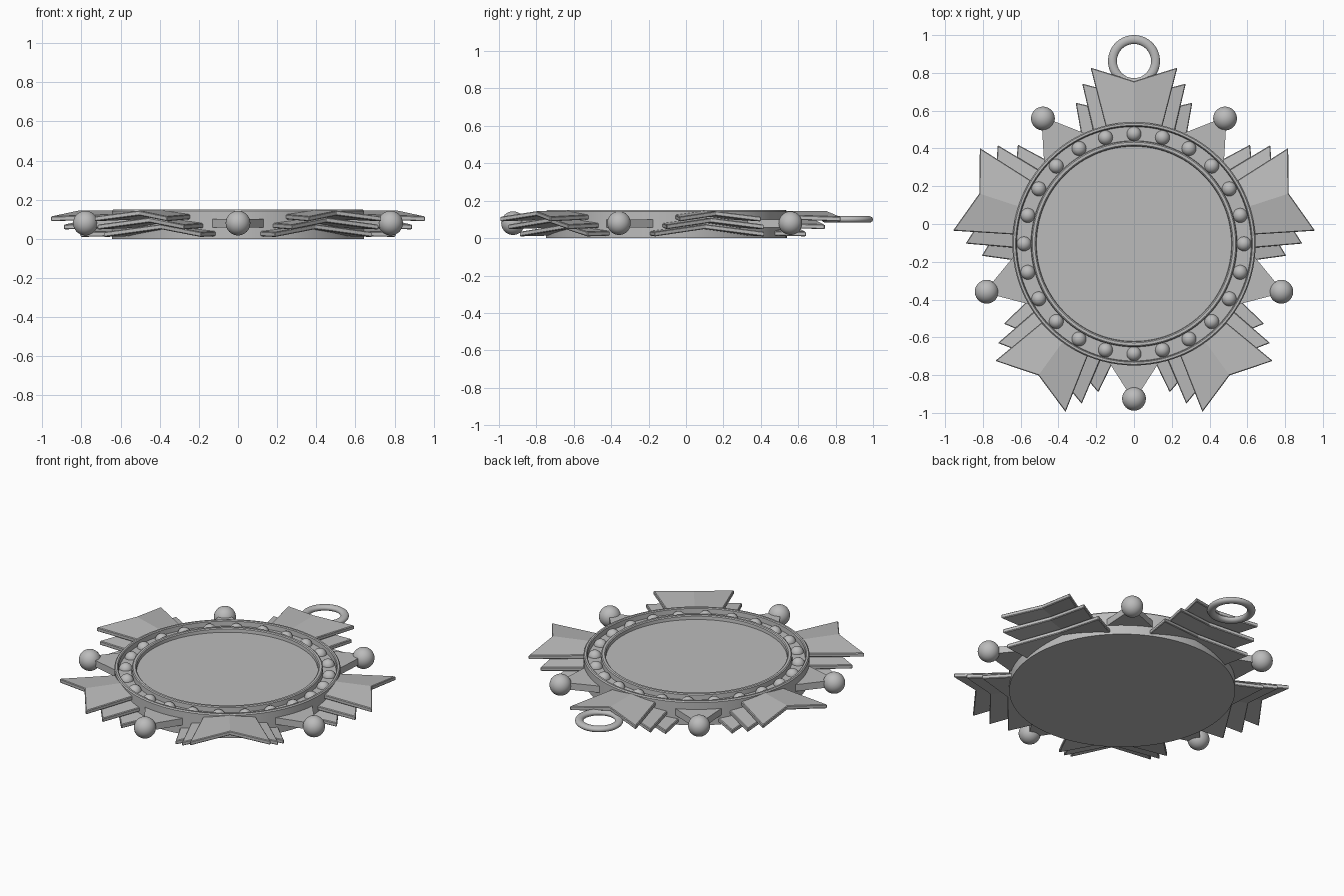
import bpy, bmesh
from math import pi, sqrt, sin, cos, radians
from mathutils import Matrix, Vector

if "Cube" in bpy.data.objects:
    bpy.data.objects.remove(bpy.data.objects["Cube"])

CENTRE = Vector((0, -0.105, 0))
RIM = 0.644

metal = bpy.data.materials.new("grey_metal")
metal.use_nodes = True
grey = (0.5, 0.5, 0.5, 1)
metal.diffuse_color = grey
metal.node_tree.nodes["Principled BSDF"].inputs["Base Color"].default_value = grey


def finish(bm, name, angle=0.0, smooth=True):
    """Turn a bmesh into an object turned about the disc centre."""
    bmesh.ops.recalc_face_normals(bm, faces=bm.faces)
    mesh = bpy.data.meshes.new(name)
    bm.to_mesh(mesh)
    bm.free()
    mesh.materials.append(metal)
    obj = bpy.data.objects.new(name, mesh)
    bpy.context.collection.objects.link(obj)
    obj.matrix_world = Matrix.Translation(CENTRE) @ Matrix.Rotation(angle, 4, "Z")
    if smooth:
        bpy.ops.object.select_all(action="DESELECT")
        obj.select_set(True)
        bpy.context.view_layer.objects.active = obj
        bpy.ops.object.shade_smooth_by_angle(angle=radians(35))
    return obj


def plate(bm, halves, thickness):
    """Add a solid plate from one half outline, mirrored across its middle line."""
    for side in (1, -1):
        verts = [bm.verts.new((x, y * side, z)) for x, y, z in halves]
        face = bm.faces.new(verts)
        face.normal_update()
        if face.normal.z < 0:
            face.normal_flip()
    bmesh.ops.remove_doubles(bm, verts=bm.verts, dist=1e-5)
    top = bmesh.ops.extrude_face_region(bm, geom=bm.faces[:], use_keep_orig=True)
    moved = [g for g in top["geom"] if isinstance(g, bmesh.types.BMVert)]
    bmesh.ops.translate(bm, verts=moved, vec=(0, 0, thickness))
    # drop the wall that the shared middle edge may leave inside
    inner = [f for f in bm.faces if all(abs(v.co.y) < 1e-5 for v in f.verts)]
    bmesh.ops.delete(bm, geom=inner, context="FACES_ONLY")


def lathe(name, profile, steps=96):
    bm = bmesh.new()
    verts = [bm.verts.new((r, 0, z)) for r, z in profile]
    edges = [bm.edges.new(pair) for pair in zip(verts, verts[1:])]
    bmesh.ops.spin(bm, geom=verts + edges, cent=(0, 0, 0), axis=(0, 0, 1),
                   angle=2 * pi, steps=steps)
    bmesh.ops.remove_doubles(bm, verts=bm.verts, dist=1e-5)
    return finish(bm, name)


# Round body: outer lip, bead channel, inner lip, recessed face
lathe("medallion_disc", [
    (0, 0), (RIM, 0), (RIM, 0.143), (0.638, 0.15), (0.627, 0.15),
    (0.622, 0.145), (0.62, 0.115), (0.546, 0.115), (0.544, 0.145),
    (0.538, 0.15), (0.524, 0.15), (0.518, 0.145), (0.516, 0.125), (0, 0.125)])

# Ring of beads in the channel
bm = bmesh.new()
for i in range(24):
    a = i * pi / 12
    spot = Matrix.Translation((0.582 * cos(a), 0.582 * sin(a), 0.11))
    bmesh.ops.create_uvsphere(bm, u_segments=20, v_segments=12, radius=0.039, matrix=spot)
finish(bm, "bead_ring")

# Folded ray layers: tip radius, tip half width, base half width, ridge height
LAYERS = {"upper": (0.933, 0.23, 0.148, 0.119),
          "middle": (0.848, 0.274, 0.215, 0.083),
          "lower": (0.747, 0.309, 0.277, 0.049)}
FOLD = 0.13
for i in range(5):
    angle = radians(90 + 72 * i)
    for layer, (tip, wide, base, ridge) in LAYERS.items():
        bm = bmesh.new()
        plate(bm, [(0.632, 0, ridge),
                   (sqrt(0.632 ** 2 - base ** 2), base, ridge - FOLD * base),
                   (tip, wide, ridge - FOLD * wide),
                   (tip - 0.072, 0, ridge)], 0.025)
        ray = finish(bm, f"{layer}_ray_{i + 1}", angle, smooth=False)
        bevel = ray.modifiers.new("soft_edges", "BEVEL")
        bevel.width = 0.004
        bevel.segments = 1
        bevel.limit_method = "ANGLE"
        bevel.angle_limit = radians(40)

    # Pointed arm and ball between neighbouring rays
    between = angle + radians(36)
    bm = bmesh.new()
    plate(bm, [(0.6, 0, 0.058), (0.6, 0.15, 0.058),
               (0.775, 0.038, 0.058), (0.8, 0, 0.058)], 0.042)
    finish(bm, f"arm_{i + 1}", between, smooth=False)
    bm = bmesh.new()
    bmesh.ops.create_uvsphere(bm, u_segments=32, v_segments=20, radius=0.063,
                              matrix=Matrix.Translation((0.82, 0, 0.08)))
    finish(bm, f"ball_{i + 1}", between)

# Hanging loop
bpy.ops.mesh.primitive_torus_add(major_radius=0.114, minor_radius=0.0235,
                                 major_segments=64, minor_segments=20,
                                 location=(0, 0.8625, 0.1))
loop = bpy.context.object
loop.name = "hanging_loop"
loop.scale.z = 0.75
loop.data.materials.append(metal)
bpy.ops.object.shade_smooth_by_angle(angle=radians(35))
